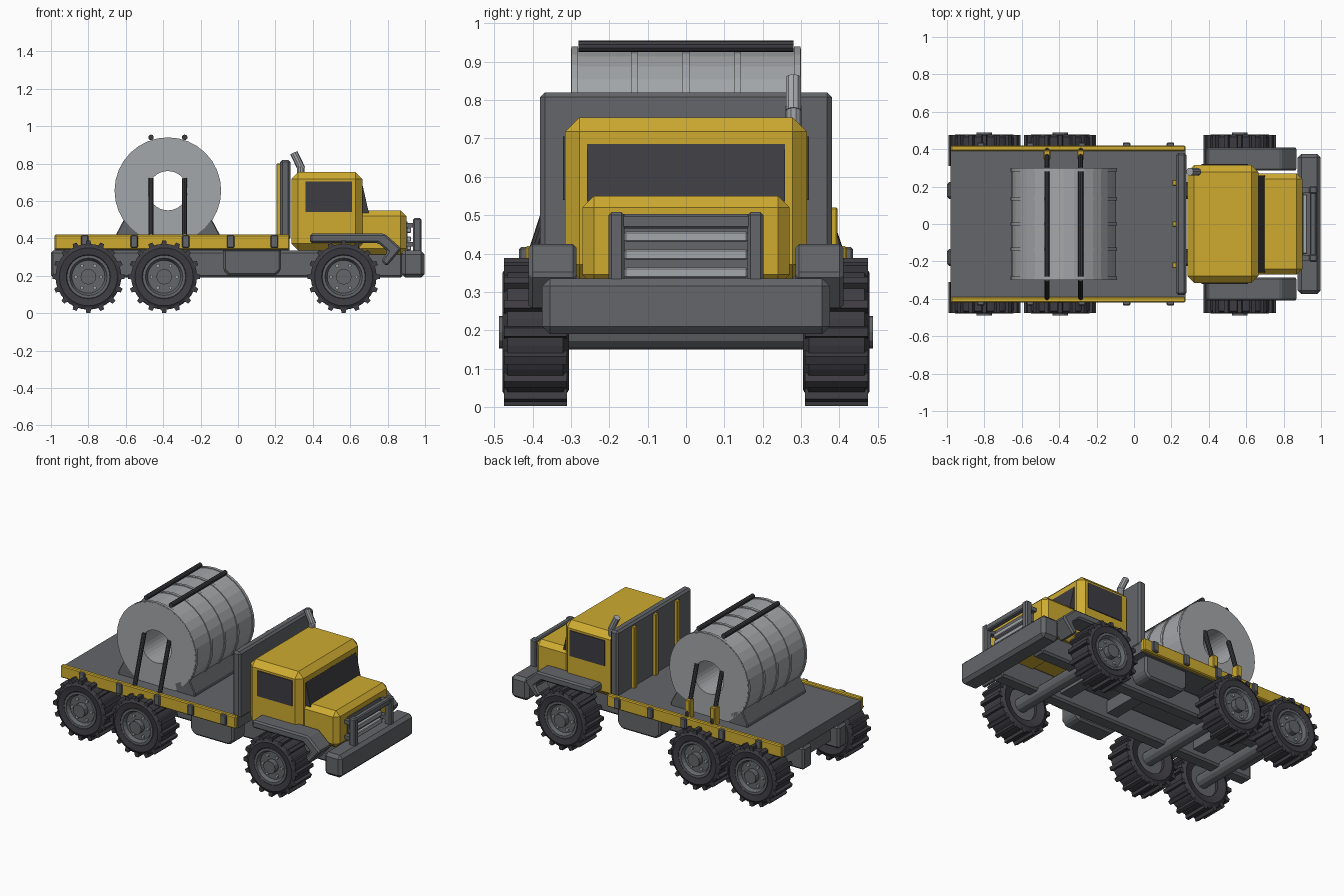
import bpy, bmesh
from math import radians, cos, sin, pi
from mathutils import Vector

if "Cube" in bpy.data.objects:
    bpy.data.objects.remove(bpy.data.objects["Cube"])


def material(name, rgb):
    m = bpy.data.materials.new(name)
    m.use_nodes = True
    m.diffuse_color = (*rgb, 1)
    m.node_tree.nodes["Principled BSDF"].inputs["Base Color"].default_value = (*rgb, 1)
    return m


YELLOW = material("yellow paint", (0.62, 0.41, 0.03))
GREY = material("steel grey", (0.125, 0.133, 0.142))
DARK = material("dark rubber", (0.047, 0.045, 0.054))
PALE = material("pale metal", (0.37, 0.385, 0.4))


def finish(name, bm, mat, bevel=0):
    bmesh.ops.recalc_face_normals(bm, faces=bm.faces)
    mesh = bpy.data.meshes.new(name)
    bm.to_mesh(mesh)
    bm.free()
    mesh.materials.append(mat)
    ob = bpy.data.objects.new(name, mesh)
    bpy.context.collection.objects.link(ob)
    if bevel:
        mod = ob.modifiers.new("chamfer", "BEVEL")
        mod.width, mod.segments, mod.limit_method = bevel, 1, "ANGLE"
    return ob


def prism(name, profile, y0, y1, mat, bevel=0):
    """Extrude an x-z outline from y0 to y1."""
    bm = bmesh.new()
    face = bm.faces.new([bm.verts.new((x, y0, z)) for x, z in profile])
    out = bmesh.ops.extrude_face_region(bm, geom=[face])["geom"]
    verts = [v for v in out if isinstance(v, bmesh.types.BMVert)]
    bmesh.ops.translate(bm, verts=verts, vec=(0, y1 - y0, 0))
    return finish(name, bm, mat, bevel)


def box(name, x, y, z, mat, bevel=0):
    outline = [(x[0], z[0]), (x[1], z[0]), (x[1], z[1]), (x[0], z[1])]
    return prism(name, outline, min(y), max(y), mat, bevel)


def rod(name, a, b, radius, mat, sides=10):
    a, b = Vector(a), Vector(b)
    bm = bmesh.new()
    bmesh.ops.create_cone(bm, cap_ends=True, segments=sides, radius1=radius,
                          radius2=radius, depth=(b - a).length)
    turn = (b - a).to_track_quat("Z", "Y").to_matrix().to_4x4()
    bmesh.ops.transform(bm, matrix=turn, verts=bm.verts)
    bmesh.ops.translate(bm, verts=bm.verts, vec=(a + b) / 2)
    return finish(name, bm, mat)


def ring(name, profile, x, z, sides, mat):
    """Revolve a closed (radius, y) outline around a sideways axis."""
    bm = bmesh.new()
    loops = []
    for i in range(sides):
        t = 2 * pi * i / sides
        loops.append([bm.verts.new((x + r * cos(t), y, z + r * sin(t))) for r, y in profile])
    n = len(profile)
    for i, here in enumerate(loops):
        there = loops[(i + 1) % sides]
        for j in range(n):
            k = (j + 1) % n
            bm.faces.new((here[j], here[k], there[k], there[j]))
    return finish(name, bm, mat)


# Wheels and axles
def wheel(tag, x, s):
    z = 0.195
    tyre = [(0.1, 0.32), (0.15, 0.305), (0.176, 0.32), (0.176, 0.465),
            (0.155, 0.478), (0.118, 0.472), (0.105, 0.455)]
    ring(tag + "_tyre", [(r, s * y) for r, y in tyre], x, z, 32, DARK)
    rim = [(0.03, 0.34), (0.11, 0.34), (0.115, 0.474), (0.1, 0.474), (0.088, 0.452), (0.03, 0.452)]
    ring(tag + "_rim", [(r, s * y) for r, y in rim], x, z, 24, GREY)
    rod(tag + "_hub", (x, s * 0.4, z), (x, s * 0.488, z), 0.042, GREY, 12)
    for i in range(6):
        t = pi * i / 3
        bx, bz = x + 0.068 * cos(t), z + 0.068 * sin(t)
        rod(tag + "_bolt", (bx, s * 0.45, bz), (bx, s * 0.462, bz), 0.01, PALE, 6)
    for i in range(16):
        t = 2 * pi * i / 16
        out, side = Vector((cos(t), sin(t))), Vector((-sin(t), cos(t)))
        hub = Vector((x, z))
        lug = [hub + out * r + side * w for r, w in
               ((0.165, -0.016), (0.193, -0.011), (0.193, 0.011), (0.165, 0.016))]
        prism(tag + "_tread", lug, s * 0.31, s * 0.475, DARK)


for tag, x in (("rear", -0.8), ("middle", -0.395), ("front", 0.565)):
    rod(tag + "_axle", (x, -0.42, 0.195), (x, 0.42, 0.195), 0.045, GREY, 12)
    for s, side in ((1, "left_"), (-1, "right_")):
        wheel(side + tag, x, s)

# Chassis
for s, side in ((1, "left_"), (-1, "right_")):
    box(side + "chassis_rail", (-1, 0.88), (s * 0.135, s * 0.225), (0.19, 0.335), GREY, 0.012)
    tank = [(-0.08, 0.23), (-0.05, 0.2), (0.2, 0.2), (0.23, 0.23), (0.23, 0.345), (-0.08, 0.345)]
    prism(side + "tank", tank, s * 0.25, s * 0.38, GREY, 0.012)
for x in (-0.9, -0.6, 0.05, 0.4):
    box("cross_member", (x - 0.04, x + 0.04), (-0.15, 0.15), (0.23, 0.31), GREY)

# Flat bed with side boards and stakes
box("bed_deck", (-0.98, 0.275), (-0.395, 0.395), (0.335, 0.405), GREY)
for s, side in ((1, "left_"), (-1, "right_")):
    box(side + "side_board", (-0.98, 0.275), (s * 0.39, s * 0.42), (0.34, 0.42), YELLOW, 0.006)
    for x in (-0.82, -0.555, -0.28, -0.04, 0.195):
        box(side + "stake", (x - 0.02, x + 0.02), (s * 0.41, s * 0.435), (0.35, 0.417), GREY, 0.005)
box("headboard", (0.225, 0.28), (-0.38, 0.38), (0.39, 0.82), GREY, 0.012)
for y in (-0.22, 0, 0.22):
    box("headboard_rib", (0.205, 0.23), (y - 0.016, y + 0.016), (0.4, 0.8), YELLOW, 0.004)

# Coil with bands, chocks and tie-down bars
CX, CZ = -0.375, 0.655
ring("coil", [(0.105, -0.3), (0.28, -0.3), (0.28, 0.3), (0.105, 0.3)], CX, CZ, 32, PALE)
for y in (-0.29, -0.135, 0, 0.135, 0.29):
    ring("coil_band", [(0.27, y - 0.009), (0.285, y - 0.009), (0.285, y + 0.009),
                       (0.27, y + 0.009)], CX, CZ, 32, PALE)
for s, end in ((1, "front_"), (-1, "rear_")):
    wedge = [(CX + s * x, z) for x, z in ((0.275, 0.4), (0.275, 0.425), (0.23, 0.51),
                                          (0.13, 0.455), (0.145, 0.4))]
    prism(end + "chock", wedge, -0.3, 0.3, GREY, 0.005)
    x = CX + s * 0.09
    rod(end + "tie_bar", (x, -0.28, 0.94), (x, 0.28, 0.94), 0.015, DARK)
    for t in (1, -1):
        rod(end + "tie_rod", (x, t * 0.395, 0.41), (x, t * 0.295, 0.72), 0.014, DARK)
    box(end + "tie_post", (x - 0.018, x + 0.018), (0.345, 0.395), (0.4, 0.52), YELLOW, 0.004)

# Cab, windows and hood
box("cab", (0.285, 0.665), (-0.315, 0.315), (0.335, 0.755), YELLOW, 0.037)
box("hood", (0.62, 0.9), (-0.27, 0.27), (0.315, 0.55), YELLOW, 0.03)
prism("windshield", [(0.64, 0.535), (0.7, 0.535), (0.666, 0.685), (0.64, 0.685)],
      -0.258, 0.258, DARK)
for s, side in ((1, "left_"), (-1, "right_")):
    box(side + "window", (0.36, 0.61), (s * 0.312, s * 0.32), (0.54, 0.705), DARK)
    fender = [(0.385, 0.425), (0.785, 0.425), (0.875, 0.345), (0.795, 0.25),
              (0.765, 0.28), (0.8, 0.33), (0.75, 0.375), (0.385, 0.375)]
    prism(side + "fender", fender, s * 0.285, s * 0.41, GREY, 0.01)

# Exhaust stack
rod("exhaust_pipe", (0.335, 0.28, 0.5), (0.335, 0.28, 0.785), 0.021, PALE)
rod("exhaust_tip", (0.34, 0.28, 0.772), (0.298, 0.28, 0.858), 0.021, PALE)

# Bumper and grille
box("bumper", (0.875, 0.998), (-0.375, 0.375), (0.19, 0.335), GREY, 0.02)
box("grille_back", (0.89, 0.905), (-0.17, 0.17), (0.33, 0.49), GREY)
for z in (0.35, 0.397, 0.444):
    box("grille_slat", (0.9, 0.925), (-0.16, 0.16), (z - 0.014, z + 0.014), PALE, 0.004)
for s, side in ((1, "left_"), (-1, "right_")):
    box(side + "guard_post", (0.935, 0.98), (s * 0.16, s * 0.202), (0.32, 0.508), GREY, 0.008)
    for z in (0.37, 0.47):
        box(side + "guard_bracket", (0.89, 0.94), (s * 0.165, s * 0.195),
            (z - 0.012, z + 0.012), GREY)
box("guard_bar", (0.94, 0.975), (-0.17, 0.17), (0.465, 0.503), GREY, 0.006)
